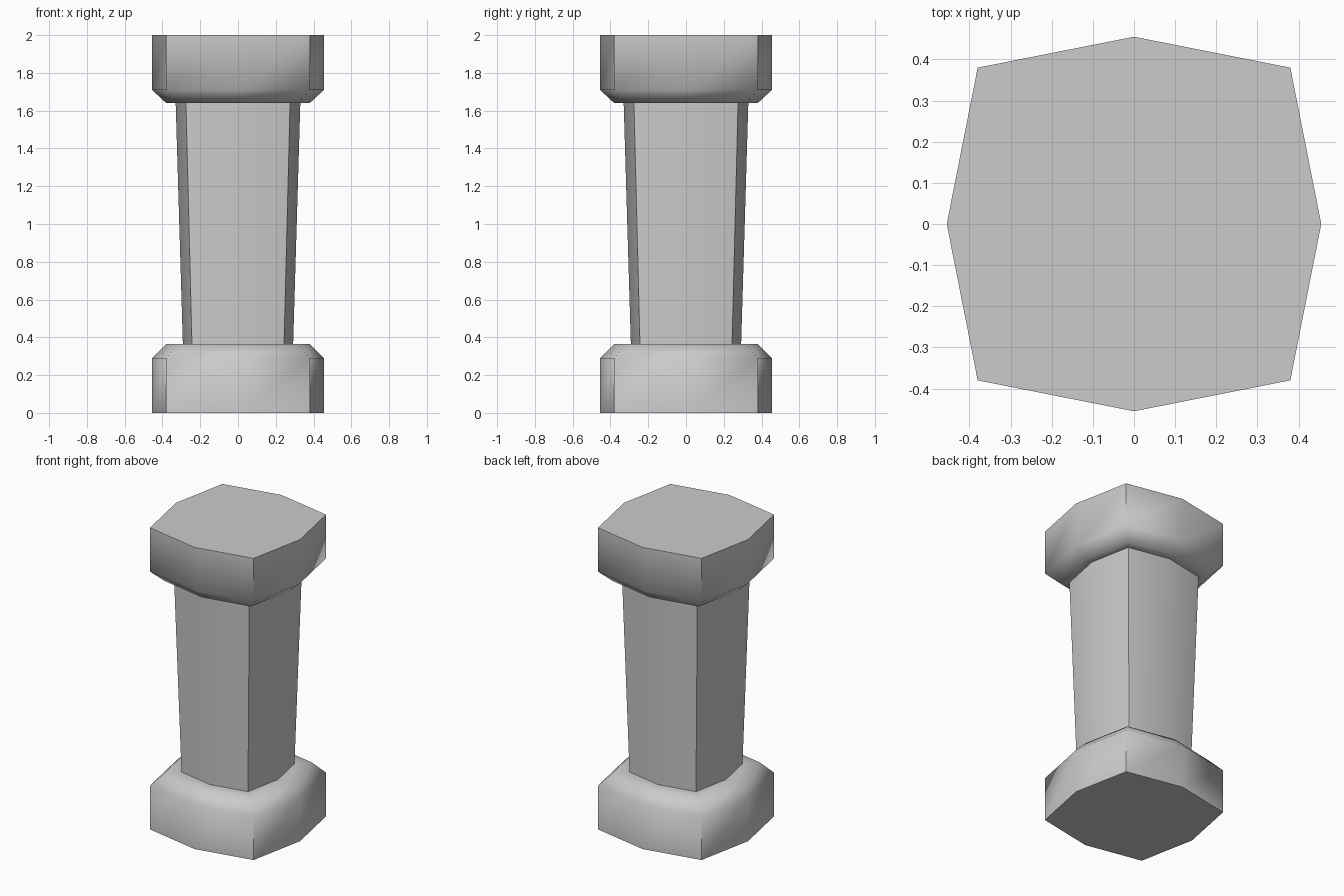
import bpy, bmesh
from math import radians

if "Cube" in bpy.data.objects:
    bpy.data.objects.remove(bpy.data.objects["Cube"])

# Bowed-square cross-section: corner distance relative to mid-side distance
CORNER = 0.835


def ring_points(r):
    c = r * CORNER
    return [(r, 0), (c, c), (0, r), (-c, c), (-r, 0), (-c, -c), (0, -r), (c, -c)]


def column(name, profile):
    """Stack eight-sided rings through (mid-side radius, height) pairs."""
    bm = bmesh.new()
    rings = [[bm.verts.new((x, y, z)) for x, y in ring_points(r)] for r, z in profile]
    for a, b in zip(rings, rings[1:]):
        for i in range(8):
            j = (i + 1) % 8
            bm.faces.new((a[i], a[j], b[j], b[i]))
    bm.faces.new(rings[0][::-1])
    bm.faces.new(rings[-1])
    bmesh.ops.recalc_face_normals(bm, faces=bm.faces[:])
    mesh = bpy.data.meshes.new(name)
    bm.to_mesh(mesh)
    bm.free()
    obj = bpy.data.objects.new(name, mesh)
    bpy.context.collection.objects.link(obj)
    bpy.ops.object.select_all(action='DESELECT')
    obj.select_set(True)
    bpy.context.view_layer.objects.active = obj
    bpy.ops.object.shade_smooth_by_angle(angle=radians(50))
    return obj


# Base block, tapered shaft and mirrored capital as one continuous pillar
column("pillar", [
    (0.455, 0.0), (0.455, 0.29), (0.38, 0.365),
    (0.292, 0.365), (0.33, 1.64),
    (0.38, 1.64), (0.455, 1.71), (0.455, 2.0),
])
